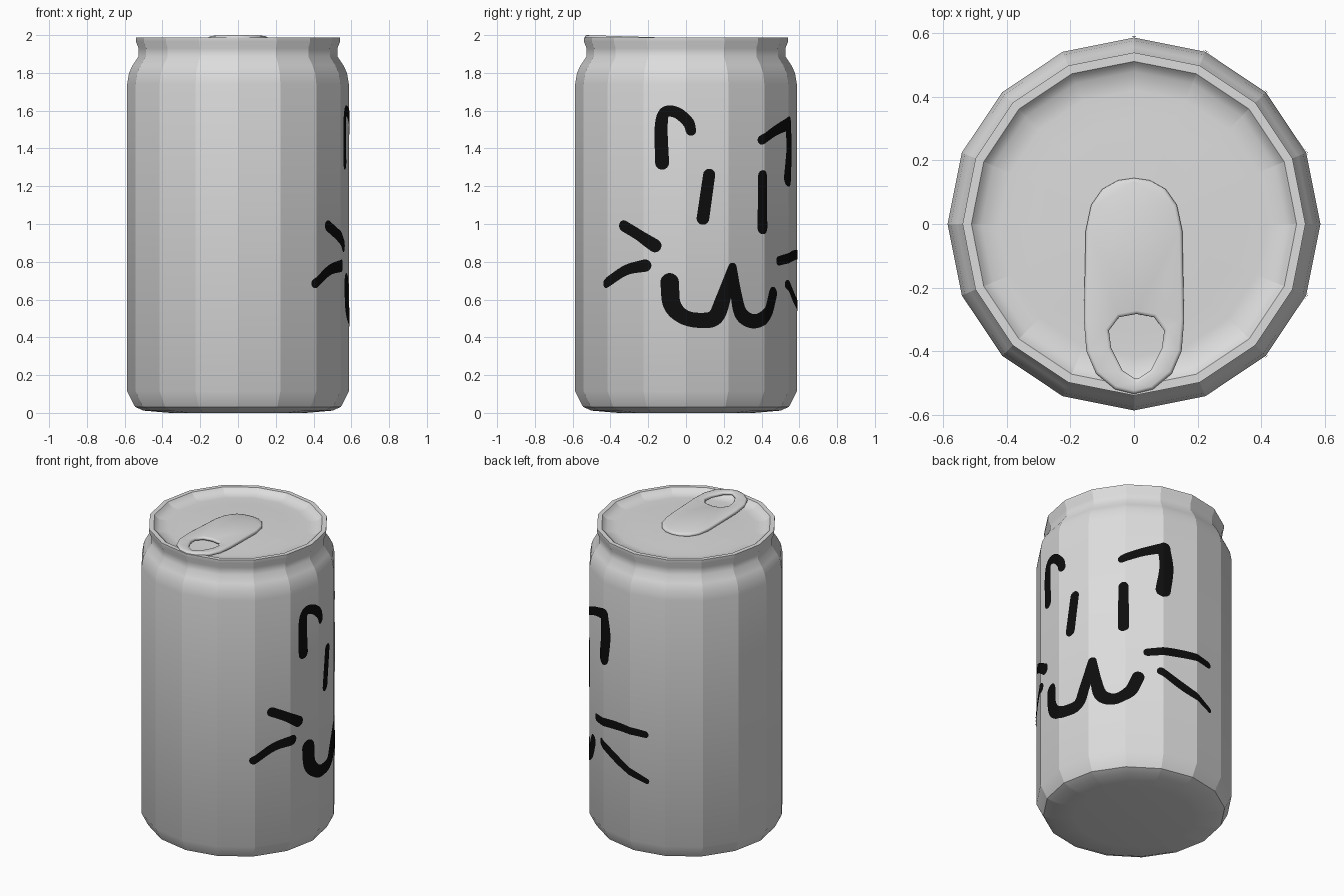
import bpy, bmesh, math
from mathutils import Vector

if "Cube" in bpy.data.objects:
    bpy.data.objects.remove(bpy.data.objects["Cube"])

SIDES = 16
R = 0.587
SECTOR = 2 * math.pi / SIDES


def material(name, rgb):
    m = bpy.data.materials.new(name)
    m.diffuse_color = (*rgb, 1)
    m.use_nodes = True
    m.node_tree.nodes["Principled BSDF"].inputs["Base Color"].default_value = m.diffuse_color
    return m


METAL = material("pale grey metal", (0.72, 0.72, 0.72))
INK = material("black paint", (0.004, 0.004, 0.004))


def add_object(name, bm, mat):
    me = bpy.data.meshes.new(name)
    bm.to_mesh(me)
    bm.free()
    me.materials.append(mat)
    ob = bpy.data.objects.new(name, me)
    bpy.context.collection.objects.link(ob)
    return ob


def lathe(name, profile, mat):
    """Spin a profile; smooth along the profile, faceted around it."""
    bm = bmesh.new()
    rings = []
    for r, z in profile:
        if r == 0:
            rings.append([bm.verts.new((0, 0, z))] * SIDES)
        else:
            rings.append([bm.verts.new((r * math.cos(i * SECTOR), r * math.sin(i * SECTOR), z))
                          for i in range(SIDES)])
    for a, b in zip(rings, rings[1:]):
        for i in range(SIDES):
            j = (i + 1) % SIDES
            bm.faces.new(list(dict.fromkeys((a[i], a[j], b[j], b[i])))).smooth = True
    bm.normal_update()
    for e in bm.edges:
        along = abs(e.verts[0].co.z - e.verts[1].co.z) > 1e-5
        if along or (len(e.link_faces) == 2 and e.calc_face_angle() > 0.65):
            e.smooth = False
    return add_object(name, bm, mat)


# can body with rounded base and necked top
lathe("can_body", [(0, 0), (0.36, 0), (0.5, 0.012), (0.545, 0.032), (0.587, 0.115),
                   (0.587, 1.74), (0.577, 1.80), (0.558, 1.84), (0.528, 1.885),
                   (0.526, 1.93), (0.54, 1.965), (0.54, 1.987), (0.512, 1.987)], METAL)

# recessed lid
lathe("can_lid", [(0.512, 1.987), (0.503, 1.977), (0.48, 1.960), (0.42, 1.957),
                  (0.33, 1.962), (0, 1.965)], METAL)


# pull tab: half outlines mirrored in x, filled with a hole, tilted up to the front
def mirrored(half, cx):
    return [(cx + x, y) for x, y in half] + [(cx - x, y) for x, y in half[-2:0:-1]]


TAB = [(0, .145), (.05, .138), (.1, .11), (.135, .06), (.152, -.02), (.158, -.3),
       (.15, -.4), (.12, -.47), (.06, -.52), (0, -.535)]
HOLE = [(0, -.283), (.055, -.293), (.087, -.335), (.08, -.39), (.045, -.46), (0, -.49)]
bm = bmesh.new()
for loop in (mirrored(TAB, 0), mirrored(HOLE, 0.008)):
    vs = [bm.verts.new((x, y, 1.979 + (0.145 - y) * 0.031)) for x, y in loop]
    for a, b in zip(vs, vs[1:] + vs[:1]):
        bm.edges.new((a, b))
bmesh.ops.triangle_fill(bm, use_beauty=True, edges=bm.edges[:], normal=(0, 0, 1))
bm.normal_update()
for f in bm.faces:
    if f.normal.z < 0:
        f.normal_flip()
tab = add_object("pull_tab", bm, METAL)
solid = tab.modifiers.new("thickness", 'SOLIDIFY')
solid.thickness = 0.024
solid.offset = -1
bev = tab.modifiers.new("soft_edge", 'BEVEL')
bev.width = 0.01
bev.segments = 2
bev.limit_method = 'ANGLE'
bev.angle_limit = math.radians(50)
bpy.context.view_layer.objects.active = tab
tab.select_set(True)
bpy.ops.object.shade_smooth_by_angle(angle=math.radians(35))


# painted brush strokes wrapped on the faceted wall
def on_wall(u, z):
    t = u / 0.581
    mid = (math.floor(t / SECTOR) + 0.5) * SECTOR
    r = R * math.cos(SECTOR / 2) / math.cos(t - mid) + 0.004
    return (r * math.cos(t), r * math.sin(t), z)


def spline(pts, n=12):
    """Catmull-Rom through (u, z, width) points."""
    p = [2 * pts[0] - pts[1]] + pts + [2 * pts[-1] - pts[-2]]
    out = []
    for a, b, c, d in zip(p, p[1:], p[2:], p[3:]):
        for k in range(n):
            t = k / n
            out.append(0.5 * (2 * b + (c - a) * t + (2 * a - 5 * b + 4 * c - d) * t * t
                              + (3 * b - a - 3 * c + d) * t ** 3))
    return out + [pts[-1]]


def stroke(name, points):
    """Ribbon through (angle in degrees, height, width) with round ends."""
    path = spline([Vector((math.radians(a) * 0.581, z, w)) for a, z, w in points])
    rows = []
    for i, p in enumerate(path):
        d = (path[min(i + 1, len(path) - 1)] - path[max(i - 1, 0)]).xy.normalized()
        rows.append((p.xy, d, p.z / 2))
    caps = []
    for (c, d, h), sign in ((rows[0], -1), (rows[-1], 1)):
        caps.append([(c + d * sign * h * math.sin(k * math.pi / 12), d,
                      h * max(math.cos(k * math.pi / 12), 0.02)) for k in range(1, 7)])
    rows = caps[0][::-1] + rows + caps[1]
    bm = bmesh.new()
    prev = None
    for c, d, h in rows:
        n = Vector((d.y, -d.x))
        row = [bm.verts.new(on_wall(*(c + n * h * (k / 4 - 1)))) for k in range(9)]
        if prev:
            for k in range(8):
                bm.faces.new((prev[k], prev[k + 1], row[k + 1], row[k]))
        prev = row
    bm.normal_update()
    for f in bm.faces:
        c = f.calc_center_median()
        if f.normal.x * c.x + f.normal.y * c.y < 0:
            f.normal_flip()
    add_object(name, bm, INK)


stroke("left_brow", [(-12.6, 1.325, .075), (-13.1, 1.51, .07), (-11.2, 1.59, .06),
                     (-4.9, 1.59, .06), (1, 1.54, .06), (2.6, 1.495, .055)])
stroke("right_brow_arm", [(43, 1.445, .05), (55, 1.495, .055), (68.5, 1.535, .07)])
stroke("right_brow_drop", [(68, 1.53, .08), (69.5, 1.40, .09), (67.5, 1.245, .095)])
stroke("left_eye", [(12.2, 1.26, .065), (8.9, 1.03, .068)])
stroke("right_eye", [(43.8, 1.255, .06), (43.8, .98, .068)])
stroke("mouth_left", [(-8.6, .69, .1), (-7.4, .575, .095), (-1.5, .51, .08), (6.9, .49, .08),
                      (15.2, .505, .085), (19.5, .60, .08), (24.7, .77, .05)])
stroke("mouth_right", [(24.9, .77, .05), (27.2, .62, .07), (30.5, .52, .08),
                       (38.9, .485, .075), (47.7, .53, .075), (52.5, .63, .075)])
stroke("left_whisker_upper", [(-34.6, .99, .06), (-25, .94, .06), (-16.4, .885, .07)])
stroke("left_whisker_lower", [(-46, .685, .05), (-33.4, .755, .055), (-21.5, .78, .065)])
stroke("right_whisker_upper", [(58, .805, .05), (74, .828, .055), (88, .838, .05),
                               (100, .832, .045)])
stroke("right_whisker_lower", [(66, .68, .05), (81, .605, .055), (101, .525, .035)])
